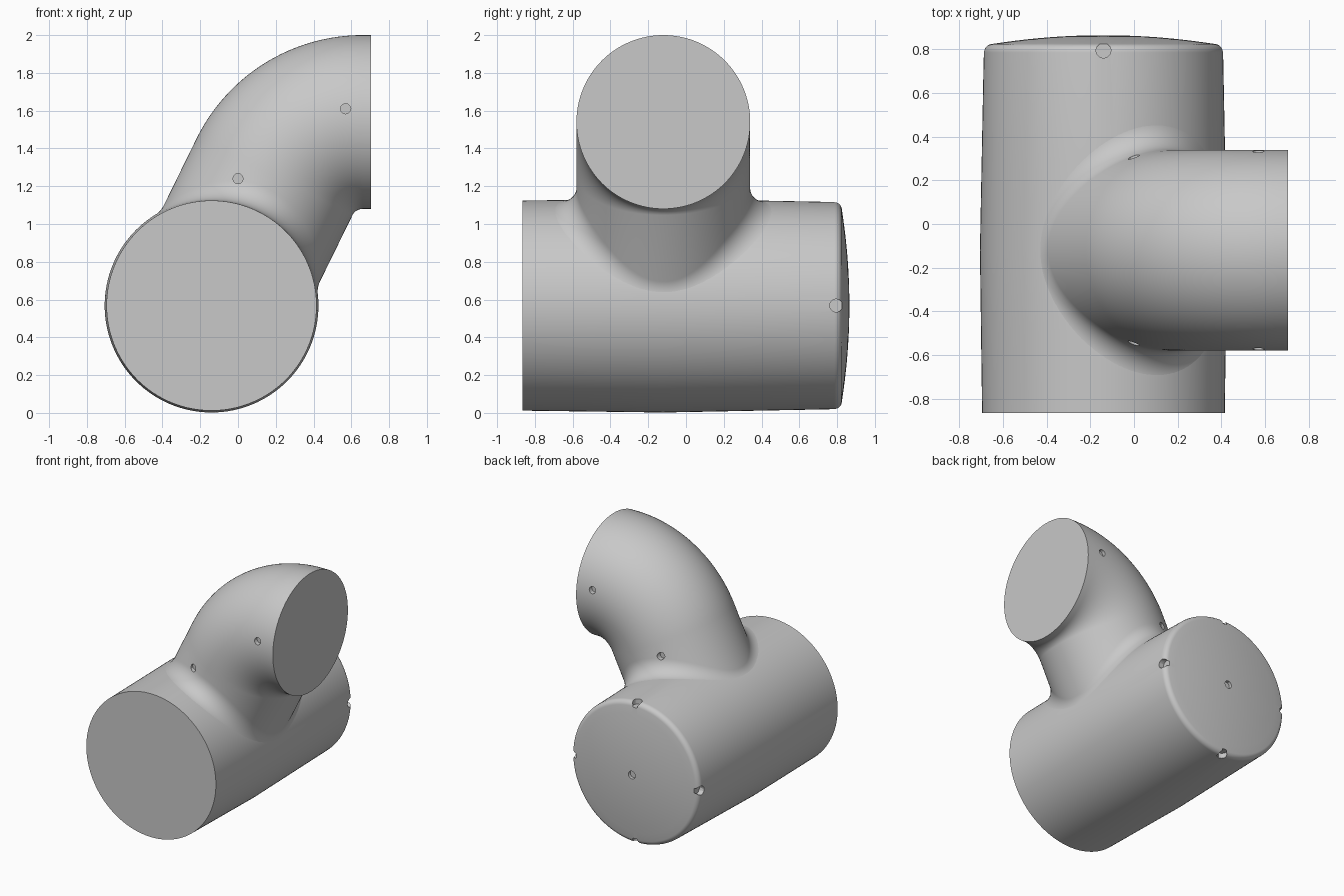
import bpy, bmesh
from math import sin, cos, pi, sqrt, radians
from mathutils import Vector

cube = bpy.data.objects.get("Cube")
if cube:
    bpy.data.objects.remove(cube, do_unlink=True)

grey = bpy.data.materials.new("plain_grey")
grey.use_nodes = True
grey.diffuse_color = (0.58, 0.58, 0.58, 1)
grey.node_tree.nodes["Principled BSDF"].inputs["Base Color"].default_value = grey.diffuse_color

SEG = 128
AX, AZ, MID = -0.14, 0.568, -0.12      # body axis x and z, widest point in y
R_MID = 0.566                          # body radius at the widest point
R_BR, R_PATH, FILLET = 0.46, 0.52, 0.13
BEND = Vector((0.66, 0, 1.02))         # centre of the elbow bend
TILT = radians(26)
ANGLES = [2 * pi * i / SEG for i in range(SEG)]


def make_object(name, bm):
    bmesh.ops.recalc_face_normals(bm, faces=bm.faces)
    mesh = bpy.data.meshes.new(name)
    bm.to_mesh(mesh)
    bm.free()
    obj = bpy.data.objects.new(name, mesh)
    bpy.context.collection.objects.link(obj)
    mesh.materials.append(grey)
    return obj


def loft(name, rings):
    """Closed skin through equal rings, with both ends capped."""
    bm = bmesh.new()
    rows = [[bm.verts.new(p) for p in ring] for ring in rings]
    for a, b in zip(rows, rows[1:]):
        for i in range(SEG):
            j = (i + 1) % SEG
            bm.faces.new((a[i], a[j], b[j], b[i]))
    start = bm.faces.new(rows[0])
    bm.faces.new(rows[-1])
    bmesh.ops.poke(bm, faces=[start])
    return make_object(name, bm)


def drill(target, holes, radius, depth):
    """Cut shallow round pockets; each hole is a (point, direction) pair."""
    bm = bmesh.new()
    for point, direction in holes:
        mat = Vector(direction).to_track_quat('Z', 'Y').to_matrix().to_4x4()
        mat.translation = point
        bmesh.ops.create_cone(bm, cap_ends=True, segments=12, radius1=radius,
                              radius2=radius, depth=2 * depth, matrix=mat)
    cutter = make_object("pocket_cutter", bm)
    cutter.hide_render = True
    mod = target.modifiers.new("pockets", 'BOOLEAN')
    mod.operation, mod.solver, mod.object = 'DIFFERENCE', 'EXACT', cutter
    bpy.context.view_layer.objects.active = target
    bpy.ops.object.modifier_apply(modifier=mod.name)
    bpy.data.objects.remove(cutter, do_unlink=True)


def body_radius(y):
    slope = 0.0134 if y < MID else 0.0195
    return R_MID - slope * abs(y - MID)


# Main body: slightly barrelled tube with a rounded rim and domed back
profile = [(y, body_radius(y)) for y in (-0.865, -0.5, MID, 0.3, 0.785)]
rim = body_radius(0.785) - 0.04
for k in range(1, 9):
    a = k / 8 * radians(82)
    profile.append((0.785 + 0.04 * sin(a), rim + 0.04 * cos(a)))
for k in range(9, 0, -1):
    profile.append((0.865 - 0.04 * (k / 10) ** 2, rim * k / 10))
body = loft("main_body", [[(AX + r * cos(a), y, AZ + r * sin(a)) for a in ANGLES]
                          for y, r in profile])

# Branch root: rolling-ball fillet onto the body, in (across, y, height) space
across = Vector((cos(TILT), 0, -sin(TILT)))
up = Vector((sin(TILT), 0, cos(TILT)))


def to_world(p):
    return Vector((AX, MID, AZ)) + across * p.x + Vector((0, p.y, 0)) + up * p.z


STEPS = 12
rings = [[] for _ in range(STEPS + 2)]
for a in ANGLES:
    reach = R_BR + FILLET
    u, v = reach * cos(a), reach * sin(a)
    rad = body_radius(MID + v) - 0.001
    ball = Vector((u, v, sqrt((rad + FILLET) ** 2 - u * u)))
    to_body = -Vector((ball.x, 0, ball.z)).normalized()
    to_branch = Vector((-cos(a), -sin(a), 0))
    foot = ball + to_body * FILLET
    rings[0].append(to_world(Vector((foot.x * 0.92, foot.y, foot.z * 0.92))))
    for k in range(STEPS + 1):
        turn = to_body.slerp(to_branch, k / STEPS).normalized()
        rings[k + 1].append(to_world(ball + turn * FILLET))

# Elbow bend and its short straight mouth
BENDS = 32
for k in range(BENDS + 1):
    t = TILT + (pi / 2 - TILT) * k / BENDS
    inward = Vector((cos(t), 0, -sin(t)))
    centre = BEND + Vector((0, MID, 0)) - inward * R_PATH
    rings.append([centre + inward * R_BR * cos(a) + Vector((0, R_BR * sin(a), 0))
                  for a in ANGLES])
rings.append([p + Vector((0.705 - BEND.x, 0, 0)) for p in rings[-1]])
elbow = loft("elbow_branch", rings)

# Small round pockets on both elbow flanks, the back centre and the back rim
drill(elbow, [((x, MID + s * w, z), (0, s, 0))
              for x, z, w in ((0.57, 1.61, 0.453), (0, 1.24, 0.428))
              for s in (-1, 1)], 0.027, 0.03)
drill(body, [((AX, 0.865, AZ), (0, 1, 0))], 0.03, 0.025)
drill(body, [((AX + 0.548 * dx, 0.795, AZ + 0.548 * dz), (dx, 0, dz))
             for dx, dz in ((1, 0), (-1, 0), (0, 1), (0, -1))], 0.035, 0.04)

# Smooth shading with crisp cap edges
bpy.ops.object.select_all(action='DESELECT')
for obj in (body, elbow):
    obj.select_set(True)
bpy.context.view_layer.objects.active = body
bpy.ops.object.shade_smooth_by_angle(angle=radians(30))
